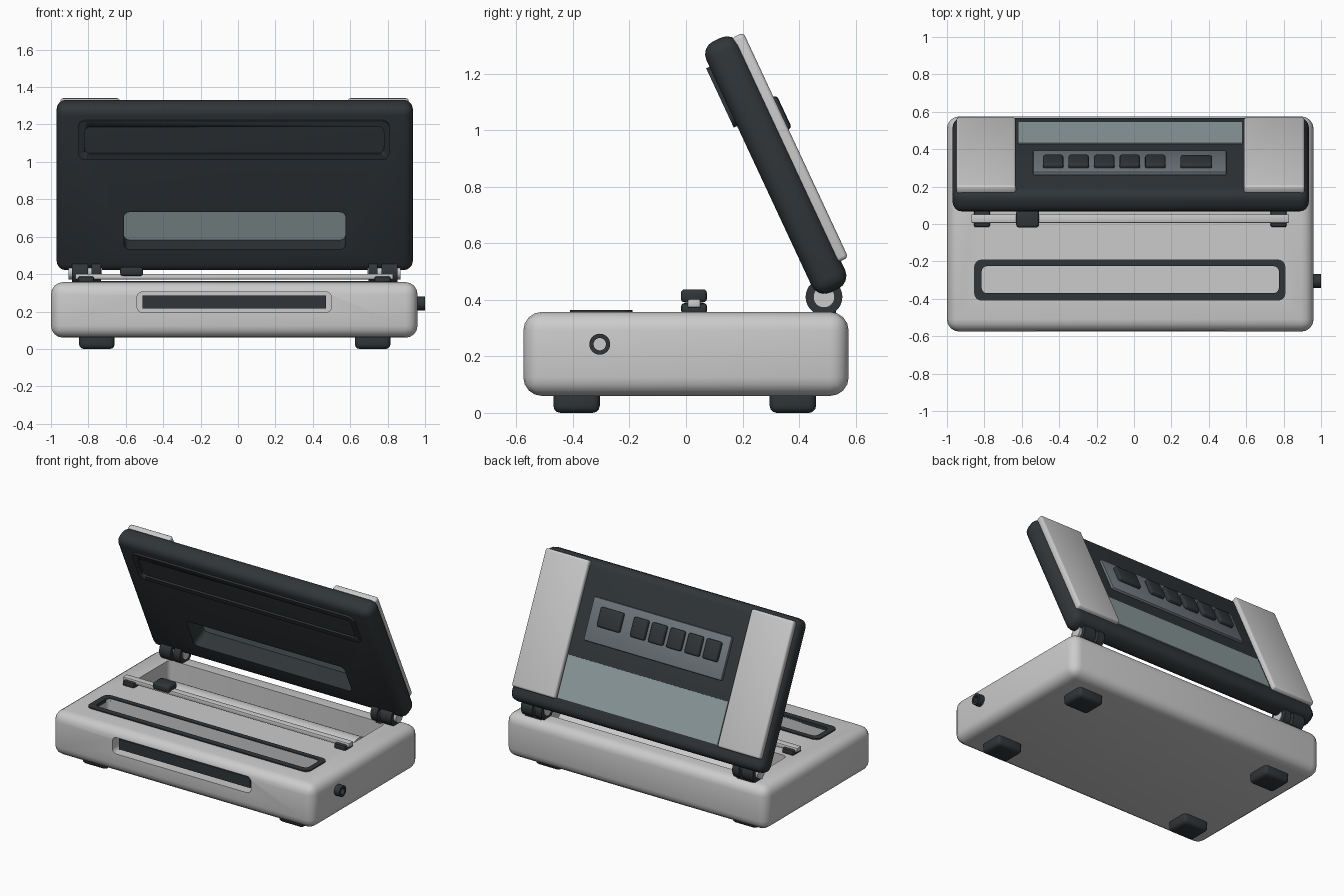
import bpy, bmesh, math
from mathutils import Matrix

if "Cube" in bpy.data.objects:
    bpy.data.objects.remove(bpy.data.objects["Cube"])


def material(name, col):
    m = bpy.data.materials.new(name)
    m.diffuse_color = (*col, 1)
    m.use_nodes = True
    m.node_tree.nodes["Principled BSDF"].inputs["Base Color"].default_value = m.diffuse_color
    return m


DARK = material("dark_plastic", (0.03, 0.036, 0.04))
PANEL = material("slate_panel", (0.16, 0.18, 0.2))
GLASS = material("tinted_window", (0.27, 0.34, 0.35))

# Lid frame: y = outward through the lid, z = up along the lid, origin on hinge axis
WORLD = Matrix.Identity(4)
LID = Matrix.Translation((0, 0.488, 0.41)) @ Matrix.Rotation(math.radians(25), 4, 'X')


def finish(name, bm, mat, frame):
    bmesh.ops.recalc_face_normals(bm, faces=bm.faces)
    me = bpy.data.meshes.new(name)
    bm.to_mesh(me)
    bm.free()
    ob = bpy.data.objects.new(name, me)
    bpy.context.collection.objects.link(ob)
    ob.matrix_world = frame
    if mat:
        me.materials.append(mat)
    return ob


def smooth(ob):
    bpy.ops.object.select_all(action='DESELECT')
    ob.select_set(True)
    bpy.context.view_layer.objects.active = ob
    bpy.ops.object.shade_smooth_by_angle(angle=math.radians(35))


def box(name, x, y, z, r=0.0, seg=3, mat=None, frame=WORLD, axis=None):
    """Box from ranges; bevels all edges, or only those along one axis."""
    bm = bmesh.new()
    bmesh.ops.create_cube(bm, size=1)
    for v in bm.verts:
        v.co = [lo + (c + 0.5) * (hi - lo) for c, (lo, hi) in zip(v.co, (x, y, z))]
    if r:
        edges = [e for e in bm.edges if axis is None or
                 abs((e.verts[0].co - e.verts[1].co)[axis]) > 1e-5]
        bmesh.ops.bevel(bm, geom=edges, offset=r, segments=seg, profile=0.5, affect='EDGES')
    ob = finish(name, bm, mat, frame)
    if r:
        smooth(ob)
    return ob


def tube_x(name, x, y, z, r, mat=None, hole=0.0, n=32):
    """Cylinder (or tube) along x."""
    bm = bmesh.new()
    loops = []
    prof = [(x[0], r), (x[1], r)]
    prof += [(x[1], hole), (x[0], hole)] if hole else []
    for px, pr in prof:
        loops.append([bm.verts.new((px, y + pr * math.cos(2 * math.pi * i / n),
                                    z + pr * math.sin(2 * math.pi * i / n))) for i in range(n)])
    for k in range(len(loops) if hole else 1):
        a, b = loops[k], loops[(k + 1) % len(loops)]
        for i in range(n):
            j = (i + 1) % n
            bm.faces.new((a[i], a[j], b[j], b[i]))
    if not hole:
        bm.faces.new(loops[0])
        bm.faces.new(loops[1])
    ob = finish(name, bm, mat, WORLD)
    smooth(ob)
    return ob


def cut(ob, cutter):
    bpy.context.view_layer.update()
    cutter.hide_render = True
    m = ob.modifiers.new("cut", 'BOOLEAN')
    m.object, m.operation, m.solver = cutter, 'DIFFERENCE', 'EXACT'
    bpy.context.view_layer.objects.active = ob
    bpy.ops.object.modifier_apply(modifier=m.name)
    bpy.data.objects.remove(cutter)


# Base body with front slot, vacuum trough and roll bay
base = box("base_body", (-1, 0.96), (-0.575, 0.575), (0.06, 0.357), 0.065, 4)
cut(base, box("slot_cutter", (-0.54, 0.5), (-0.7, -0.5), (0.195, 0.305), 0.03, 4, axis=1))
cut(base, box("trough_cutter", (-0.815, 0.775), (-0.37, -0.225), (0.27, 0.5), 0.03, 4, axis=2))
cut(base, box("roll_bay_cutter", (-0.83, 0.79), (0.1, 0.45), (0.1, 0.5), 0.03, 3, axis=2))
smooth(base)

# Front slot insert
box("front_slot_insert", (-0.51, 0.47), (-0.545, -0.49), (0.215, 0.285), mat=DARK)

# Feet
for i, cx in enumerate((-0.755, 0.72)):
    for j, cy in enumerate((-0.387, 0.378)):
        box(f"foot_{i}{j}", (cx - 0.095, cx + 0.095), (cy - 0.082, cy + 0.082),
            (0, 0.09), 0.025, 3, DARK)

# Vacuum gasket on the base and matching seal on the lid
gasket = box("base_gasket", (-0.855, 0.81), (-0.41, -0.19), (0.34, 0.364), 0.04, 4, DARK, axis=2)
cut(gasket, box("g_cutter", (-0.815, 0.775), (-0.37, -0.225), (0.2, 0.5), 0.03, 4, axis=2))

# Bag roll in the bay
tube_x("bag_roll", (-0.77, 0.73), 0.25, 0.21, 0.11, hole=0.04)

# Cutter rail, end brackets and slider
box("cutter_rail", (-0.87, 0.83), (0.006, 0.052), (0.372, 0.402), 0.006, 2)
for i, cx in enumerate((-0.813, 0.773)):
    box(f"rail_bracket_{i}", (cx - 0.043, cx + 0.043), (-0.017, 0.074), (0.35, 0.388), 0.01, 2, DARK)
box("cutter_slider", (-0.63, -0.508), (-0.018, 0.074), (0.391, 0.437), 0.013, 3, DARK)

# Side hose port
tube_x("side_port", (0.93, 1.0), -0.305, 0.243, 0.037, DARK, hole=0.022)
tube_x("side_port_core", (0.93, 0.972), -0.305, 0.243, 0.023)

# Hinges
for i, s in enumerate((-1, 1)):
    def span(a, b):
        return tuple(sorted((-0.018 + s * a, -0.018 + s * b)))
    tube_x(f"hinge_pin_{i}", span(0.71, 0.888), 0.488, 0.41, 0.038)
    for k, (a, b) in enumerate(((0.715, 0.765), (0.785, 0.87))):
        tube_x(f"hinge_barrel_{i}{k}", span(a, b), 0.488, 0.41, 0.065, DARK, hole=0.037)
    box(f"hinge_plate_{i}", span(0.73, 0.86), (0.45, 0.53), (0.34, 0.366), 0.005, 1, DARK)

# Lid shell with window opening
lid = box("lid_shell", (-0.97, 0.935), (-0.023, 0.108), (0.005, 0.985), 0.05, 4, DARK, LID)
cut(lid, box("window_cutter", (-0.61, 0.575), (-0.1, 0.2), (0.145, 0.365), 0.03, 4,
             frame=LID, axis=1))
smooth(lid)
box("lid_window", (-0.62, 0.58), (0.098, 0.114), (0.1, 0.375), mat=GLASS, frame=LID)

# Seal ring on the lid underside
seal = box("lid_seal", (-0.855, 0.81), (-0.036, 0.0), (0.678, 0.909), 0.04, 4, DARK, LID, axis=1)
cut(seal, box("s_cutter", (-0.82, 0.78), (-0.1, 0.1), (0.713, 0.874), 0.03, 4, frame=LID, axis=1))

# Side cover panels
for i, xr in enumerate(((-0.95, -0.632), (0.588, 0.912))):
    box(f"lid_cover_{i}", xr, (0.09, 0.137), (0.09, 0.968), 0.014, 3, frame=LID)

# Control panel, buttons and display
box("control_panel", (-0.54, 0.495), (0.1, 0.125), (0.487, 0.765), 0.008, 2, PANEL, LID)
for k in range(5):
    cx = -0.432 + 0.1365 * k
    box(f"button_{k}", (cx - 0.054, cx + 0.054), (0.115, 0.15), (0.59, 0.717), 0.012, 3, DARK, LID)
box("display", (0.248, 0.418), (0.115, 0.148), (0.592, 0.717), 0.012, 3, DARK, LID)
